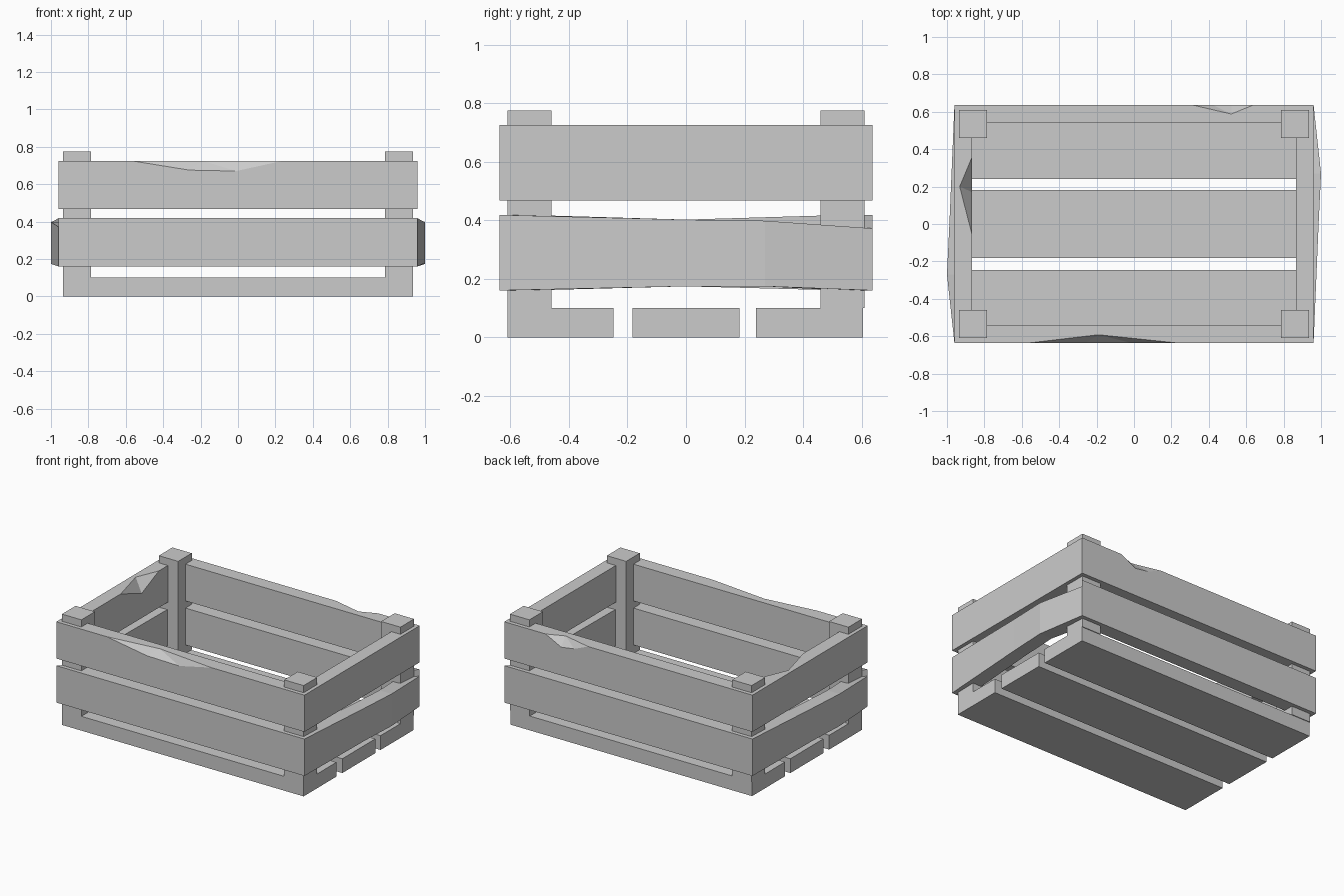
import bpy, bmesh
from mathutils import Vector

if "Cube" in bpy.data.objects:
    bpy.data.objects.remove(bpy.data.objects["Cube"])


def make_object(name, bm):
    bmesh.ops.recalc_face_normals(bm, faces=bm.faces)
    mesh = bpy.data.meshes.new(name)
    bm.to_mesh(mesh)
    bm.free()
    ob = bpy.data.objects.new(name, mesh)
    bpy.context.collection.objects.link(ob)
    return ob


def box(name, x0, x1, y0, y1, z0, z1):
    bm = bmesh.new()
    bmesh.ops.create_cube(bm, size=1)
    for v in bm.verts:
        v.co = ((x0 + x1) / 2 + v.co.x * (x1 - x0),
                (y0 + y1) / 2 + v.co.y * (y1 - y0),
                (z0 + z1) / 2 + v.co.z * (z1 - z0))
    return make_object(name, bm)


def board(name, stations, turn=1):
    """Mitred board; each station is (outer xy, inner xy, z low, z high)."""
    bm = bmesh.new()
    rings = []
    for (ox, oy), (ix, iy), lo, hi in stations:
        corners = [(ox, oy, lo), (ox, oy, hi), (ix, iy, hi), (ix, iy, lo)]
        rings.append([bm.verts.new((x * turn, y * turn, z)) for x, y, z in corners])
    for a, b in zip(rings, rings[1:]):
        for i in range(4):
            j = (i + 1) % 4
            bm.faces.new((a[i], a[j], b[j], b[i]))
    bm.faces.new(rings[0])
    bm.faces.new(rings[-1])
    return make_object(name, bm)


def chip(target, points, away):
    """Knock a faceted chip out of a board edge."""
    bm = bmesh.new()
    for p in points + [away]:
        bm.verts.new(Vector(p))
    bmesh.ops.convex_hull(bm, input=bm.verts)
    cutter = make_object("chip_cutter", bm)
    cutter.hide_render = True
    mod = target.modifiers.new("chip", 'BOOLEAN')
    mod.operation = 'DIFFERENCE'
    mod.solver = 'EXACT'
    mod.object = cutter
    bpy.context.view_layer.objects.active = target
    bpy.ops.object.modifier_apply(modifier=mod.name)
    bpy.data.objects.remove(cutter)


# Floor planks
for label, y0, y1 in (("front", -0.61, -0.247), ("middle", -0.182, 0.182), ("back", 0.24, 0.605)):
    box("floor_plank_" + label, -0.935, 0.935, y0, y1, 0, 0.1)

# Corner posts
for sx, xn in ((-1, "left"), (1, "right")):
    for sy, yn in ((-1, "front"), (1, "back")):
        cx, cy = 0.86 * sx, 0.535 * sy
        box(f"post_{yn}_{xn}", cx - 0.075, cx + 0.075, cy - 0.075, cy + 0.075, 0.1, 0.775)

# Board outlines
OX, OY, IX, IY = 0.96, 0.637, 0.865, 0.54
TOP, LOW = (0.468, 0.725), (0.16, 0.418)

# Straight boards, upper row on all sides and lower row front and back
upper = {}
for turn, long_name, short_name in ((1, "back", "right"), (-1, "front", "left")):
    long_ends = [((s * OX, OY), (s * IX, IY)) for s in (-1, 1)]
    short_ends = [((OX, s * OY), (IX, s * IY)) for s in (-1, 1)]
    upper[long_name] = board("upper_board_" + long_name, [(*e, *TOP) for e in long_ends], turn)
    upper[short_name] = board("upper_board_" + short_name, [(*e, *TOP) for e in short_ends], turn)
    board("lower_board_" + long_name, [(*e, *LOW) for e in long_ends], turn)
    # Lower side boards bow outward and sag toward one end
    board("lower_board_" + short_name, [
        (*short_ends[0], *LOW),
        ((0.987, 0), (0.892, 0), 0.174, 0.402),
        ((1.0, 0.27), (0.905, 0.27), 0.174, 0.398),
        (*short_ends[1], 0.16, 0.372)], turn)

# Chips in the upper boards
Z = TOP[1]
chip(upper["front"], [(-0.57, -OY, Z), (-0.19, -0.592, Z), (0.24, -OY, Z),
                      (-0.26, -OY, 0.675), (-0.01, -OY, 0.67)], (-0.1, -0.8, 0.85))
chip(upper["back"], [(0.31, OY, Z), (0.52, 0.588, Z), (0.64, OY, Z),
                     (0.52, OY, 0.665), (0.42, OY, 0.68)], (0.5, 0.8, 0.85))
chip(upper["left"], [(-IX, 0.36, Z), (-0.932, 0.2, Z), (-IX, -0.06, Z),
                     (-IX, 0.17, 0.64)], (-0.7, 0.17, 0.85))
